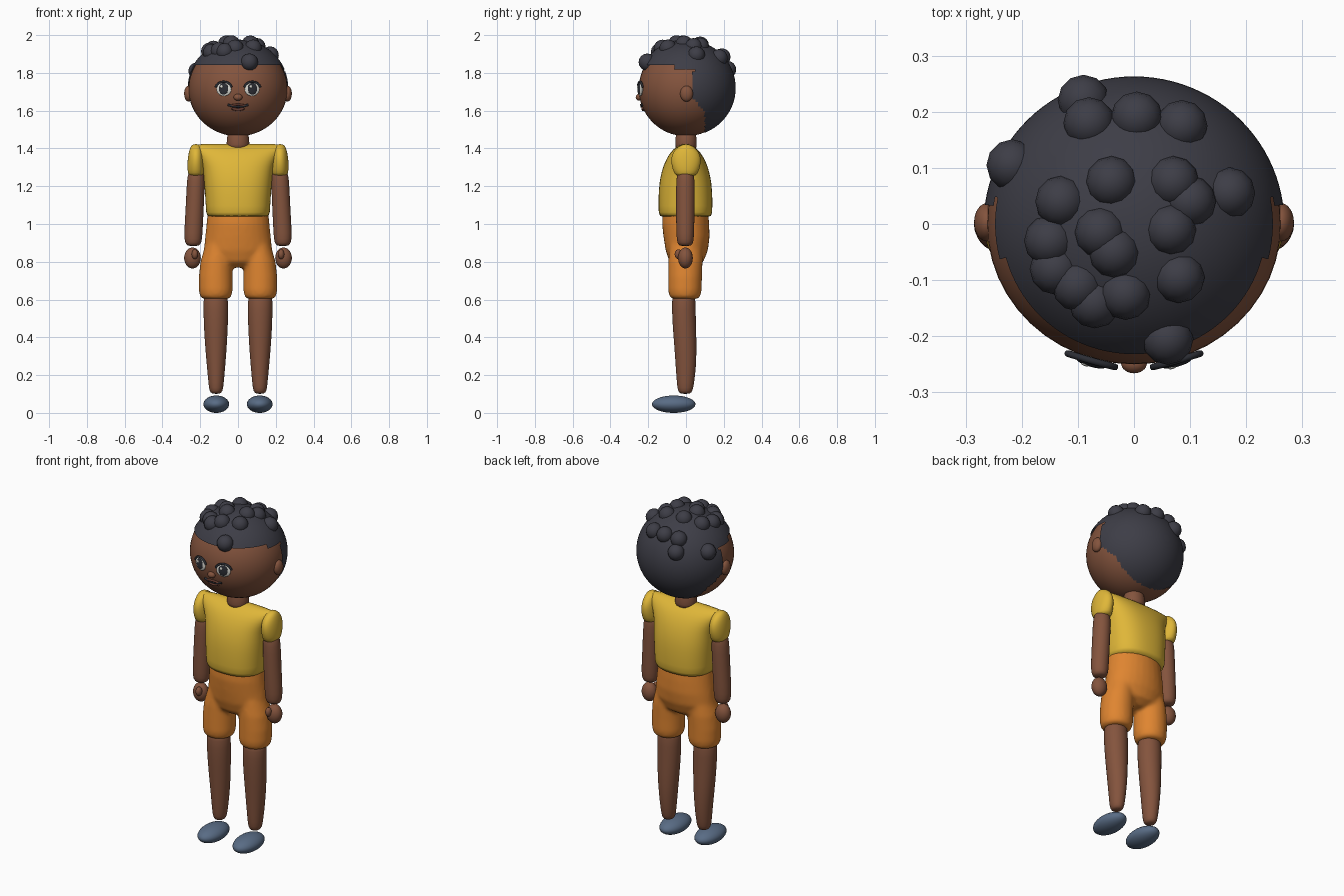
import bpy, bmesh
from math import cos, sin, pi, sqrt, copysign, radians
from mathutils import Vector, Matrix

cube = bpy.data.objects.get("Cube")
if cube:
    bpy.data.objects.remove(cube, do_unlink=True)

parts = []
SIDES = (("left", 1), ("right", -1))


def material(name, *rgb):
    m = bpy.data.materials.new(name)
    m.use_nodes = True
    m.diffuse_color = (*rgb, 1)
    m.node_tree.nodes["Principled BSDF"].inputs["Base Color"].default_value = (*rgb, 1)
    return m


skin = material("brown skin", 0.23, 0.088, 0.047)
hair = material("black hair", 0.047, 0.047, 0.062)
yellow = material("yellow cloth", 0.74, 0.47, 0.04)
orange = material("orange cloth", 0.74, 0.235, 0.03)
slate = material("slate shoe", 0.1, 0.15, 0.235)
white = material("eye white", 0.7, 0.7, 0.65)
dark = material("dark eye", 0.025, 0.027, 0.035)
lip = material("dark lip", 0.13, 0.045, 0.03)


def finish(name, bm, mat):
    mesh = bpy.data.meshes.new(name)
    bmesh.ops.recalc_face_normals(bm, faces=bm.faces)
    bm.to_mesh(mesh)
    bm.free()
    mesh.materials.append(mat)
    ob = bpy.data.objects.new(name, mesh)
    bpy.context.collection.objects.link(ob)
    parts.append(ob)
    return ob


def ball(name, centre, radii, mat, rot=None, seg=32, rings=20, keep=None):
    """Ellipsoid; keep is an optional rule for the faces to retain."""
    bm = bmesh.new()
    bmesh.ops.create_uvsphere(bm, u_segments=seg, v_segments=rings, radius=1)
    turn = rot.to_matrix().to_4x4() if rot else Matrix()
    bm.transform(Matrix.Translation(centre) @ turn @ Matrix.Diagonal((*radii, 1)))
    if keep:
        gone = [f for f in bm.faces if not keep(f.calc_center_median())]
        bmesh.ops.delete(bm, geom=gone, context='FACES')
    return finish(name, bm, mat)


def add_loft(bm, sections, power=2.0, n=28):
    """Sections are (z, centre x, centre y, radius x, radius y)."""
    rings = []
    for z, cx, cy, rx, ry in sections:
        ring = []
        for i in range(n):
            c, s = cos(2 * pi * i / n), sin(2 * pi * i / n)
            ring.append(bm.verts.new((cx + rx * copysign(abs(c) ** (2 / power), c),
                                      cy + ry * copysign(abs(s) ** (2 / power), s), z)))
        rings.append(ring)
    for a, b in zip(rings, rings[1:]):
        for i in range(n):
            bm.faces.new((a[i], a[(i + 1) % n], b[(i + 1) % n], b[i]))
    bm.faces.new(rings[0])
    bm.faces.new(rings[-1])


def loft(name, sections, mat, power=2.0):
    bm = bmesh.new()
    add_loft(bm, sections, power)
    ob = finish(name, bm, mat)
    ob.modifiers.new("round", 'SUBSURF').levels = 1
    return ob


def mirrored(sections, s):
    return [(z, s * cx, cy, rx, ry) for z, cx, cy, rx, ry in sections]


# Head and the point and turn on its front surface
HEAD = Vector((0, 0, 1.715))
HR = (0.262, 0.25, 0.25)


def on_face(x, z, out=0.0):
    dz = z - HEAD.z
    y = -HR[1] * sqrt(1 - (x / HR[0]) ** 2 - (dz / HR[2]) ** 2)
    normal = Vector((x / HR[0] ** 2, y / HR[1] ** 2, dz / HR[2] ** 2)).normalized()
    return Vector((x, y, z)) + normal * out, normal.to_track_quat('Z', 'Y')


def tube(name, points, radius, mat):
    curve = bpy.data.curves.new(name, 'CURVE')
    curve.dimensions = '3D'
    curve.bevel_depth = radius
    curve.bevel_resolution = 2
    curve.use_fill_caps = True
    line = curve.splines.new('POLY')
    line.points.add(len(points) - 1)
    for p, co in zip(line.points, points):
        p.co = (*co, 1)
    curve.materials.append(mat)
    ob = bpy.data.objects.new(name, curve)
    bpy.context.collection.objects.link(ob)
    bpy.ops.object.select_all(action='DESELECT')
    ob.select_set(True)
    bpy.context.view_layer.objects.active = ob
    bpy.ops.object.convert(target='MESH')
    parts.append(bpy.context.view_layer.objects.active)


ball("head", HEAD, HR, skin, seg=48, rings=32)
loft("neck", [(1.39, 0, 0, 0.058, 0.055), (1.42, 0, 0, 0.062, 0.058),
              (1.46, 0, 0, 0.058, 0.055), (1.5, 0, 0, 0.05, 0.05)], skin)


# Hair cap with a straight fringe line and a stepped line behind the ears
def in_hair(p):
    fringe = 1.845 if p.y < -0.06 else 1.815
    back = 0.04 + min(0.06, max(0, 1.66 - p.z) * 0.9)
    return p.z > fringe or p.y > back


ball("hair_cap", (0, 0, 1.72), (0.268, 0.263, 0.256), hair, seg=96, rings=64, keep=in_hair)

# Curls scattered over the cap
curls = [(-.09, .22), (-.08, .18), (.005, .19), (.085, .175), (-.217, .105),
         (-.13, .04), (-.04, .075), (.07, .075), (.17, .055), (.1, .04),
         (.065, -.01), (-.06, -.015), (-.15, -.03), (-.14, -.08), (-.1, -.11),
         (-.07, -.14), (-.015, -.125), (.08, -.095), (.06, -.205), (-.035, -.05)]
for i, (x, y) in enumerate(curls):
    z = 1.72 + 0.24 * sqrt(max(0, 1 - (x * x + y * y) / 0.26 ** 2))
    ball(f"curl_{i + 1}", (x, y, z), (0.046,) * 3, hair, seg=12, rings=8)

# Face
ball("nose", on_face(0, 1.671, 0.002)[0], (0.023, 0.018, 0.018), skin)
for side, s in SIDES:
    ball(side + "_ear", (s * 0.262, 0.003, 1.69), (0.023, 0.034, 0.042), skin)
    x, z = s * 0.074, 1.713
    p, turn = on_face(x, z, 0.003)
    ball(side + "_eye_white", p, (0.041, 0.036, 0.009), white, turn)
    p, turn = on_face(x, z + 0.003, 0.009)
    ball(side + "_iris", p, (0.026, 0.031, 0.006), dark, turn)
    p, turn = on_face(x - 0.009, z + 0.014, 0.014)
    ball(side + "_eye_glint", p, (0.008, 0.008, 0.003), white, turn, 12, 8)
    lash = [on_face(x + 0.042 * cos(a), z + 0.004 + 0.035 * sin(a), 0.007)[0]
            for a in (radians(10 + 16 * k) for k in range(11))]
    tube(side + "_upper_lash", lash, 0.006, dark)
tube("mouth", [on_face(k * 0.009, 1.622 + 0.0003 * k * k, 0.003)[0]
               for k in range(-6, 7)], 0.006, dark)
tube("upper_lip", [on_face(k * 0.009, 1.632 - 0.0003 * k * k, 0.002)[0]
                   for k in range(-4, 5)], 0.006, lip)
tube("lower_lip", [on_face(k * 0.008, 1.606 + 0.0006 * k * k, 0.002)[0]
                   for k in range(-4, 5)], 0.008, lip)

# Shirt: wide flat shoulder ridge over a rounded body
shirt = [(1.033, .165, .136), (1.05, .169, .143), (1.14, .174, .144), (1.22, .18, .139),
         (1.28, .184, .126), (1.33, .196, .109), (1.38, .225, .081),
         (1.41, .243, .048), (1.426, .243, .012)]
loft("shirt", [(z, 0, -0.003, rx, ry) for z, rx, ry in shirt], yellow, 2.4)

# Shorts: hips and two legs fused into one smooth surface
bm = bmesh.new()
add_loft(bm, [(1.07, 0, -.003, .16, .12), (1.0, 0, -.002, .167, .125),
              (.93, 0, .003, .174, .122), (.86, 0, .004, .182, .112),
              (.8, 0, .002, .15, .09), (.77, 0, 0, .08, .05)])
for side, s in SIDES:
    add_loft(bm, mirrored([(.9, .1, 0, .07, .085), (.8, .114, -.003, .085, .091),
                           (.72, .118, -.005, .09, .09), (.65, .118, -.006, .09, .089),
                           (.615, .118, -.006, .083, .082), (.603, .118, -.006, .065, .065)], s))
shorts = finish("shorts", bm, orange)
fuse = shorts.modifiers.new("fuse", 'REMESH')
fuse.mode = 'VOXEL'
fuse.voxel_size = 0.01
fuse.use_smooth_shade = True
soft = shorts.modifiers.new("soften", 'SMOOTH')
soft.factor = 0.5
soft.iterations = 8

# Limbs on both sides
sleeve = [(1.252, .222, 0, .034, .048), (1.266, .222, 0, .044, .062), (1.31, .223, 0, .046, .078),
          (1.36, .222, 0, .043, .08), (1.4, .222, 0, .034, .056), (1.424, .222, 0, .02, .016)]
arm = [(1.3, .22, -.003, .03, .03), (1.26, .222, -.003, .046, .047), (1.2, .224, -.003, .048, .05),
       (1.05, .231, -.004, .048, .049), (.94, .237, -.004, .049, .047),
       (.9, .237, -.004, .044, .043), (.882, .237, -.004, .03, .03)]
leg = [(.64, .118, -.012, .055, .055), (.6, .118, -.012, .067, .063), (.5, .117, -.011, .065, .063),
       (.38, .117, -.004, .06, .06), (.25, .116, 0, .049, .055), (.15, .116, -.003, .04, .045),
       (.115, .116, -.004, .035, .039), (.1, .116, -.004, .022, .025)]
for side, s in SIDES:
    loft(side + "_sleeve", mirrored(sleeve, s), yellow)
    loft(side + "_arm", mirrored(arm, s), skin)
    loft(side + "_leg", mirrored(leg, s), skin)
    ball(side + "_hand", (s * 0.241, -0.003, 0.82), (0.044, 0.039, 0.055), skin)
    ball(side + "_thumb", (s * 0.228, -0.04, 0.84), (0.017, 0.02, 0.026), skin)
    ball(side + "_shoe", (s * 0.115, -0.065, 0.046), (0.068, 0.115, 0.046), slate)

# Smooth shading
bpy.ops.object.select_all(action='DESELECT')
for ob in parts:
    ob.select_set(True)
bpy.context.view_layer.objects.active = parts[0]
bpy.ops.object.shade_smooth_by_angle(angle=radians(60))
